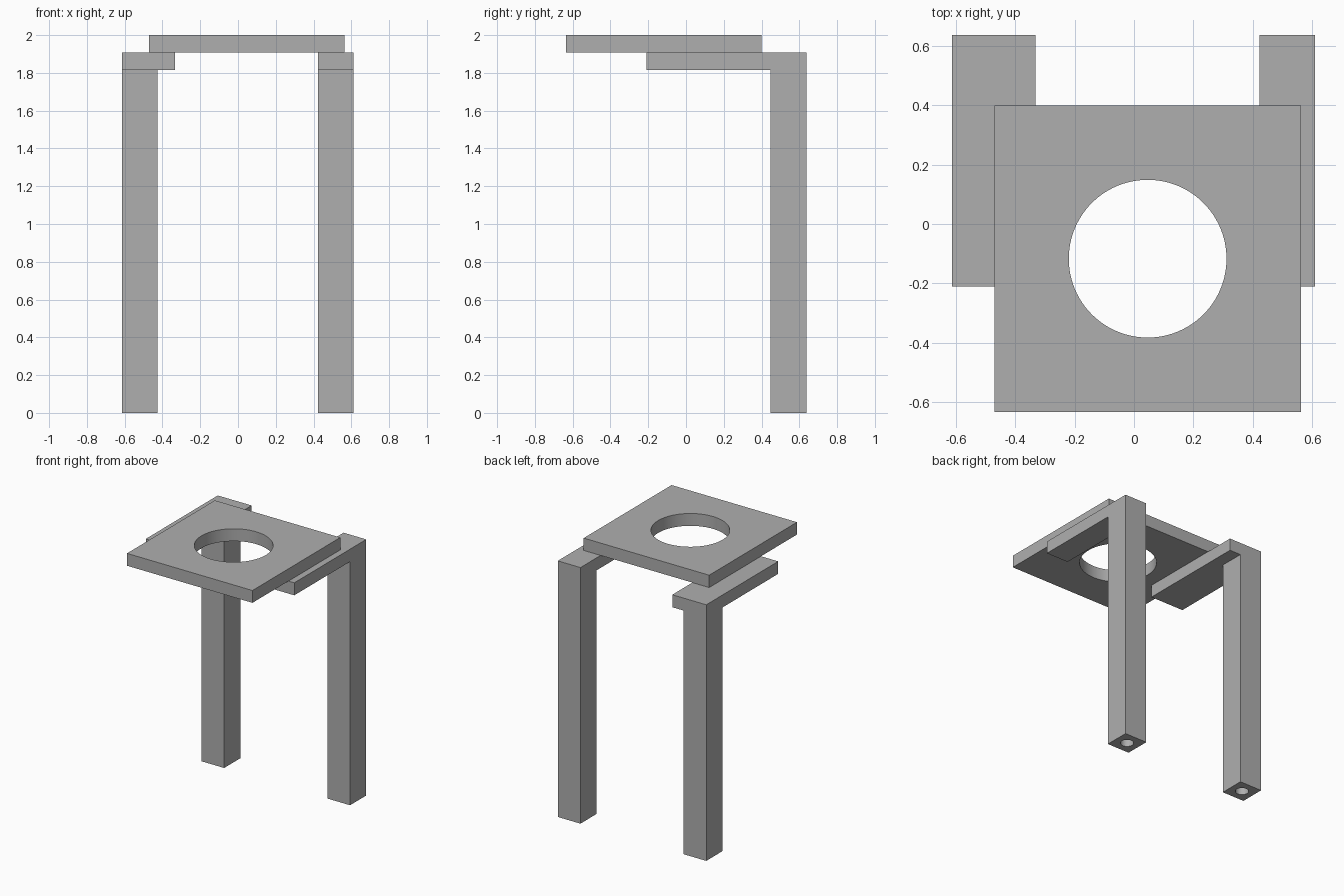
import bpy
import bmesh
from mathutils import Matrix

cube = bpy.data.objects.get("Cube")
if cube:
    bpy.data.objects.remove(cube, do_unlink=True)

grey = bpy.data.materials.new("plain_grey")
grey.use_nodes = True
COLOUR = (0.43, 0.43, 0.43, 1)
grey.diffuse_color = COLOUR
grey.node_tree.nodes["Principled BSDF"].inputs["Base Color"].default_value = COLOUR

FLOOR, ARM_BOTTOM, ARM_TOP, PLATE_TOP = 0, 1.815, 1.908, 2.0
BACK, LEG_FRONT, ARM_FRONT = 0.637, 0.447, -0.21


def finish(bm, name):
    bmesh.ops.recalc_face_normals(bm, faces=bm.faces)
    mesh = bpy.data.meshes.new(name)
    bm.to_mesh(mesh)
    bm.free()
    mesh.materials.append(grey)
    ob = bpy.data.objects.new(name, mesh)
    bpy.context.collection.objects.link(ob)
    return ob


def bore(ob, x, y, z, radius, depth, sides):
    """Cut a round vertical hole centred on the given point."""
    bm = bmesh.new()
    bmesh.ops.create_cone(bm, cap_ends=True, segments=sides, radius1=radius,
                          radius2=radius, depth=depth,
                          matrix=Matrix.Translation((x, y, z)))
    for f in bm.faces:
        f.smooth = abs(f.normal.z) < 0.5
    cutter = finish(bm, ob.name + "_hole_cutter")
    cutter.hide_render = True
    cutter.hide_viewport = True
    mod = ob.modifiers.new("hole", "BOOLEAN")
    mod.operation = "DIFFERENCE"
    mod.solver = "EXACT"
    mod.object = cutter


def bracket(name, x0, x1, arm_x1):
    """Leg and forward arm as one L-shaped solid; the arm may be wider."""
    bm = bmesh.new()
    profile = [(BACK, FLOOR), (BACK, ARM_BOTTOM), (BACK, ARM_TOP),
               (ARM_FRONT, ARM_TOP), (ARM_FRONT, ARM_BOTTOM),
               (LEG_FRONT, ARM_BOTTOM), (LEG_FRONT, FLOOR)]
    v = [bm.verts.new((x0, y, z)) for y, z in profile]
    leg = bm.faces.new((v[0], v[1], v[5], v[6]))
    arm = bm.faces.new((v[1], v[2], v[3], v[4], v[5]))

    def pull(faces, distance):
        out = bmesh.ops.extrude_face_region(bm, geom=faces)["geom"]
        verts = [g for g in out if isinstance(g, bmesh.types.BMVert)]
        bmesh.ops.translate(bm, verts=verts, vec=(distance, 0, 0))
        return [g for g in out if isinstance(g, bmesh.types.BMFace)]

    # Keep the starting faces as the outer side of the solid
    start = bmesh.ops.duplicate(bm, geom=[leg, arm])
    ends = pull([leg, arm], x1 - x0)
    if arm_x1 > x1:
        arm_end = max(ends, key=lambda f: f.calc_center_median().z)
        pull([arm_end], arm_x1 - x1)
    bmesh.ops.remove_doubles(bm, verts=bm.verts, dist=0.0005)
    # Drop any doubled outer faces
    seen = set()
    doubled = []
    for f in bm.faces:
        key = frozenset(p.index for p in f.verts)
        if key in seen:
            doubled.append(f)
        seen.add(key)
    if doubled:
        bmesh.ops.delete(bm, geom=doubled, context="FACES_ONLY")
    ob = finish(bm, name)
    # Screw hole in the foot
    bore(ob, (x0 + x1) / 2, (BACK + LEG_FRONT) / 2, FLOOR, 0.046, 0.6, 32)
    return ob


bracket("right_leg_and_arm", -0.613, -0.427, -0.333)
bracket("left_leg_and_arm", 0.424, 0.611, 0.611)

# Square top plate with a large round opening
bm = bmesh.new()
size = (1.034, 1.034, PLATE_TOP - ARM_TOP)
centre = (0.046, -0.117, (PLATE_TOP + ARM_TOP) / 2)
bmesh.ops.create_cube(bm, size=1, matrix=Matrix.Translation(centre) @ Matrix.Diagonal((*size, 1)))
plate = finish(bm, "top_plate")
bore(plate, *centre, 0.266, 0.4, 96)
